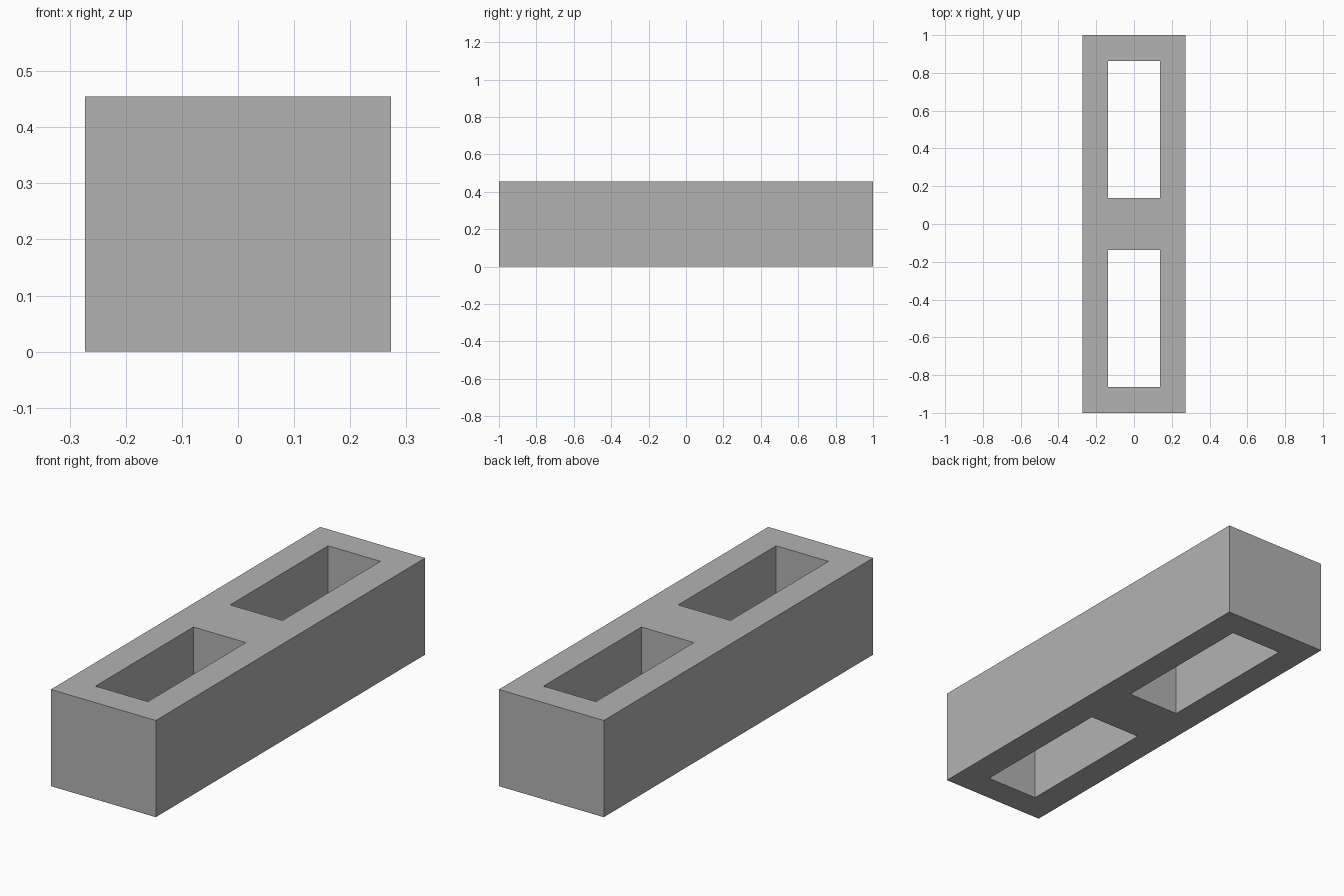
import bpy
import bmesh

cube = bpy.data.objects.get("Cube")
if cube:
    bpy.data.objects.remove(cube, do_unlink=True)

UNIT = 1 / 11          # wall thickness is 1.5 units
HEIGHT = 5 * UNIT
X_LINES = [x * UNIT for x in (-3, -1.5, 1.5, 3)]
Y_LINES = [y * UNIT for y in (-11, -9.5, -1.5, 1.5, 9.5, 11)]
HOLES = {(1, 1), (1, 3)}

# Concrete grey
grey = bpy.data.materials.new("concrete_grey")
grey.use_nodes = True
colour = (0.45, 0.45, 0.45, 1)
grey.diffuse_color = colour
grey.node_tree.nodes["Principled BSDF"].inputs["Base Color"].default_value = colour

# Plan of the block: a grid of cells with the two cores left open
bm = bmesh.new()
verts = [[bm.verts.new((x, y, 0)) for y in Y_LINES] for x in X_LINES]
for i in range(len(X_LINES) - 1):
    for j in range(len(Y_LINES) - 1):
        if (i, j) not in HOLES:
            bm.faces.new((verts[i][j], verts[i + 1][j],
                          verts[i + 1][j + 1], verts[i][j + 1]))

# Raise the plan into a solid with cores running right through
raised = bmesh.ops.extrude_face_region(bm, geom=bm.faces[:], use_keep_orig=True)
top = [g for g in raised["geom"] if isinstance(g, bmesh.types.BMVert)]
bmesh.ops.translate(bm, verts=top, vec=(0, 0, HEIGHT))
bmesh.ops.recalc_face_normals(bm, faces=bm.faces[:])

mesh = bpy.data.meshes.new("hollow_block")
bm.to_mesh(mesh)
bm.free()
mesh.materials.append(grey)
block = bpy.data.objects.new("hollow_block", mesh)
bpy.context.collection.objects.link(block)
